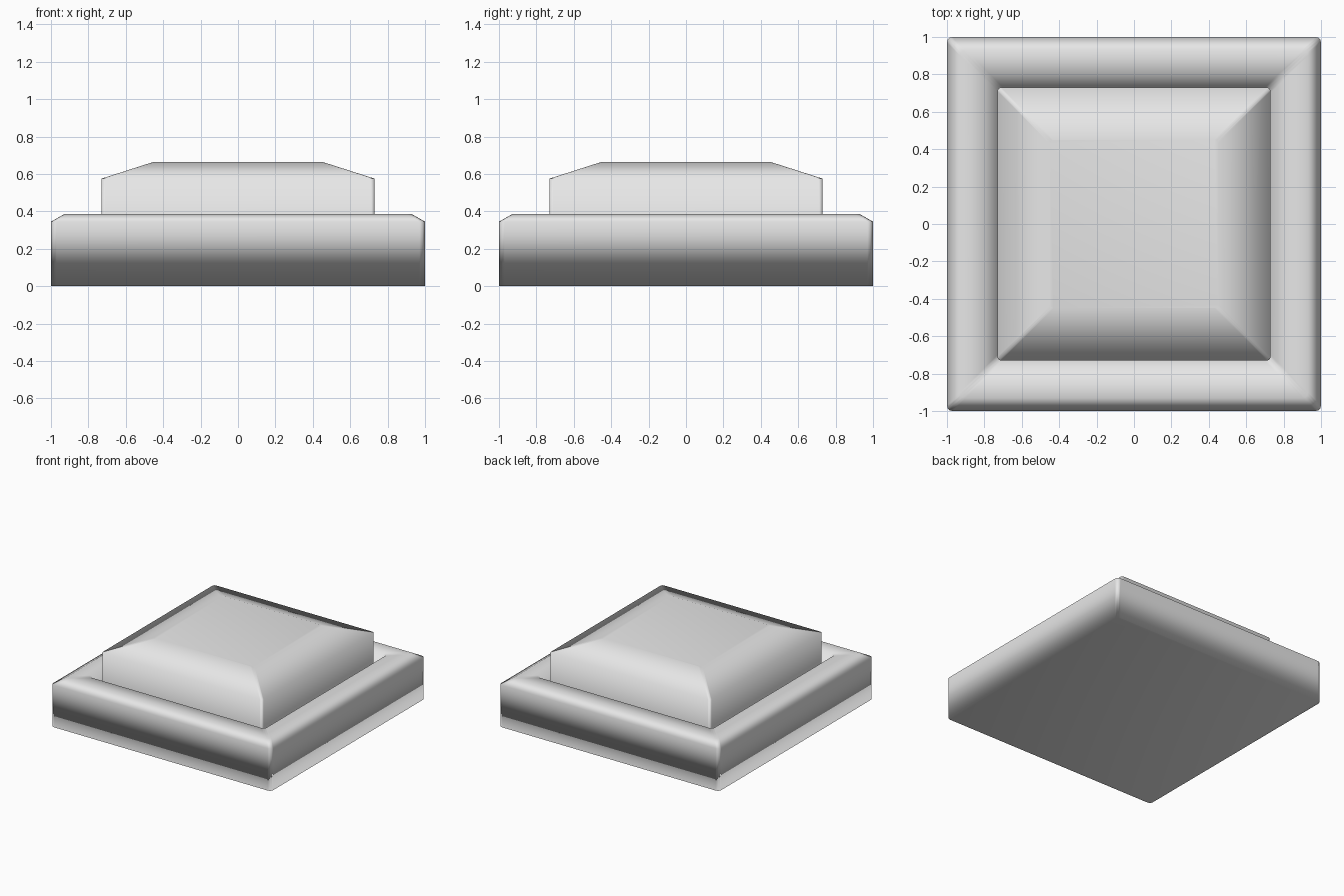
import bpy, bmesh, math

# Remove the default cube
cube = bpy.data.objects.get("Cube")
if cube:
    bpy.data.objects.remove(cube, do_unlink=True)

# Single plain colour
grey = bpy.data.materials.new("light_grey")
grey.use_nodes = True
grey.diffuse_color = (0.8, 0.8, 0.8, 1)
grey.node_tree.nodes["Principled BSDF"].inputs["Base Color"].default_value = (0.8, 0.8, 0.8, 1)


def square_ring(bm, half, z, radius, steps=3):
    """Square outline with small rounded corners."""
    ring = []
    for corner in range(4):
        start = corner * math.pi / 2
        middle = start + math.pi / 4
        cx = math.copysign(half - radius, math.cos(middle))
        cy = math.copysign(half - radius, math.sin(middle))
        for i in range(steps + 1):
            a = start + i / steps * math.pi / 2
            ring.append(bm.verts.new((cx + radius * math.cos(a), cy + radius * math.sin(a), z)))
    return ring


def loft(name, profile, radius, cap_first=False, cap_last=False):
    """Skin a stack of square outlines given as (half width, height)."""
    bm = bmesh.new()
    rings = [square_ring(bm, half, z, radius) for half, z in profile]
    for low, high in zip(rings, rings[1:]):
        for i in range(len(low)):
            j = (i + 1) % len(low)
            bm.faces.new((low[i], low[j], high[j], high[i]))
    if cap_first:
        bm.faces.new(rings[0][::-1])
    if cap_last:
        bm.faces.new(rings[-1])
    for face in bm.faces:
        face.smooth = True
    mesh = bpy.data.meshes.new(name)
    bm.to_mesh(mesh)
    bm.free()
    mesh.materials.append(grey)
    obj = bpy.data.objects.new(name, mesh)
    bpy.context.collection.objects.link(obj)
    # Large faces control the soft shading
    normals = obj.modifiers.new("soft_normals", 'WEIGHTED_NORMAL')
    normals.mode = 'FACE_AREA'
    normals.weight = 50
    return obj


# Base slab with chamfered rim and a sloped recess around the button
loft("base", [(1, 0), (1, 0.345), (0.93, 0.385), (0.8, 0.385), (0.73, 0.28)],
     0.03, cap_first=True)

# Button with sloped shoulders and a flat top
loft("button", [(0.73, 0.28), (0.73, 0.575), (0.45, 0.665)],
     0.02, cap_last=True)
